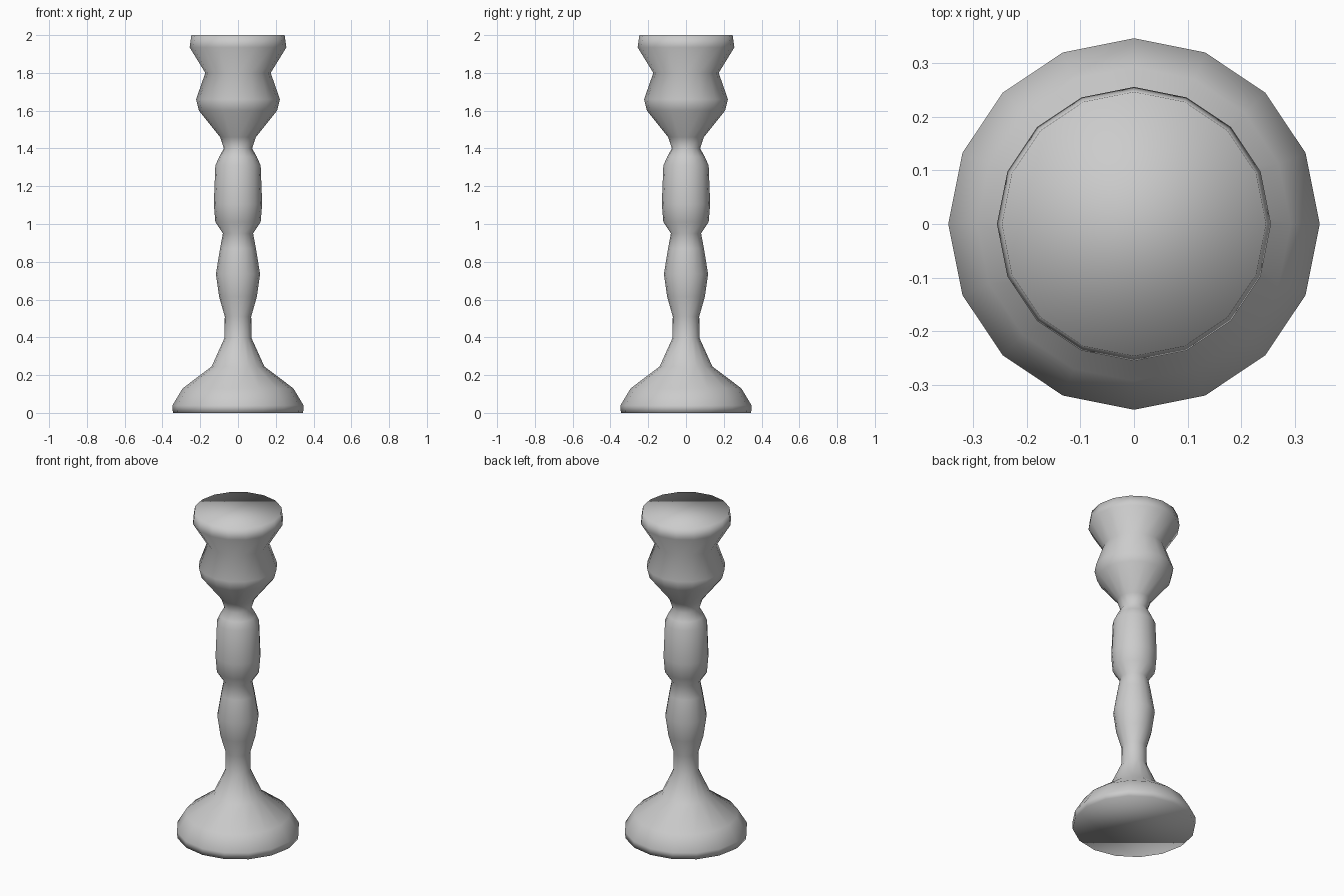
import bpy
import bmesh
from math import cos, sin, tau

cube = bpy.data.objects.get("Cube")
if cube:
    bpy.data.objects.remove(cube, do_unlink=True)

SIDES = 16

# Turned profile as (radius, height), from foot to rim
PROFILE = [
    (0.345, 0.0), (0.347, 0.04), (0.293, 0.13), (0.14, 0.245),   # foot
    (0.072, 0.395), (0.07, 0.51), (0.10, 0.615), (0.117, 0.735),  # lower stem
    (0.095, 0.87), (0.08, 0.95),
    (0.12, 1.01), (0.128, 1.105), (0.12, 1.31),                   # upper stem
    (0.10, 1.355), (0.075, 1.40),
    (0.095, 1.46), (0.207, 1.60), (0.222, 1.66),                  # bulb
    (0.173, 1.80), (0.256, 1.935), (0.247, 2.0),                  # cup
]

grey = bpy.data.materials.new("plain_grey")
grey.use_nodes = True
grey.diffuse_color = (0.6, 0.6, 0.6, 1)
grey.node_tree.nodes["Principled BSDF"].inputs["Base Color"].default_value = (0.6, 0.6, 0.6, 1)


def turned(name, profile, material):
    """Closed lathe shape with flat end caps, smooth all over."""
    bm = bmesh.new()
    rings = [[bm.verts.new((r * cos(tau * i / SIDES), r * sin(tau * i / SIDES), z))
              for i in range(SIDES)] for r, z in profile]
    for low, high in zip(rings, rings[1:]):
        for i in range(SIDES):
            j = (i + 1) % SIDES
            bm.faces.new((low[i], low[j], high[j], high[i]))
    bm.faces.new(rings[0][::-1])
    bm.faces.new(rings[-1])
    for face in bm.faces:
        face.smooth = True
    mesh = bpy.data.meshes.new(name)
    bm.to_mesh(mesh)
    bm.free()
    mesh.materials.append(material)
    obj = bpy.data.objects.new(name, mesh)
    bpy.context.collection.objects.link(obj)
    return obj


turned("candlestick", PROFILE, grey)
